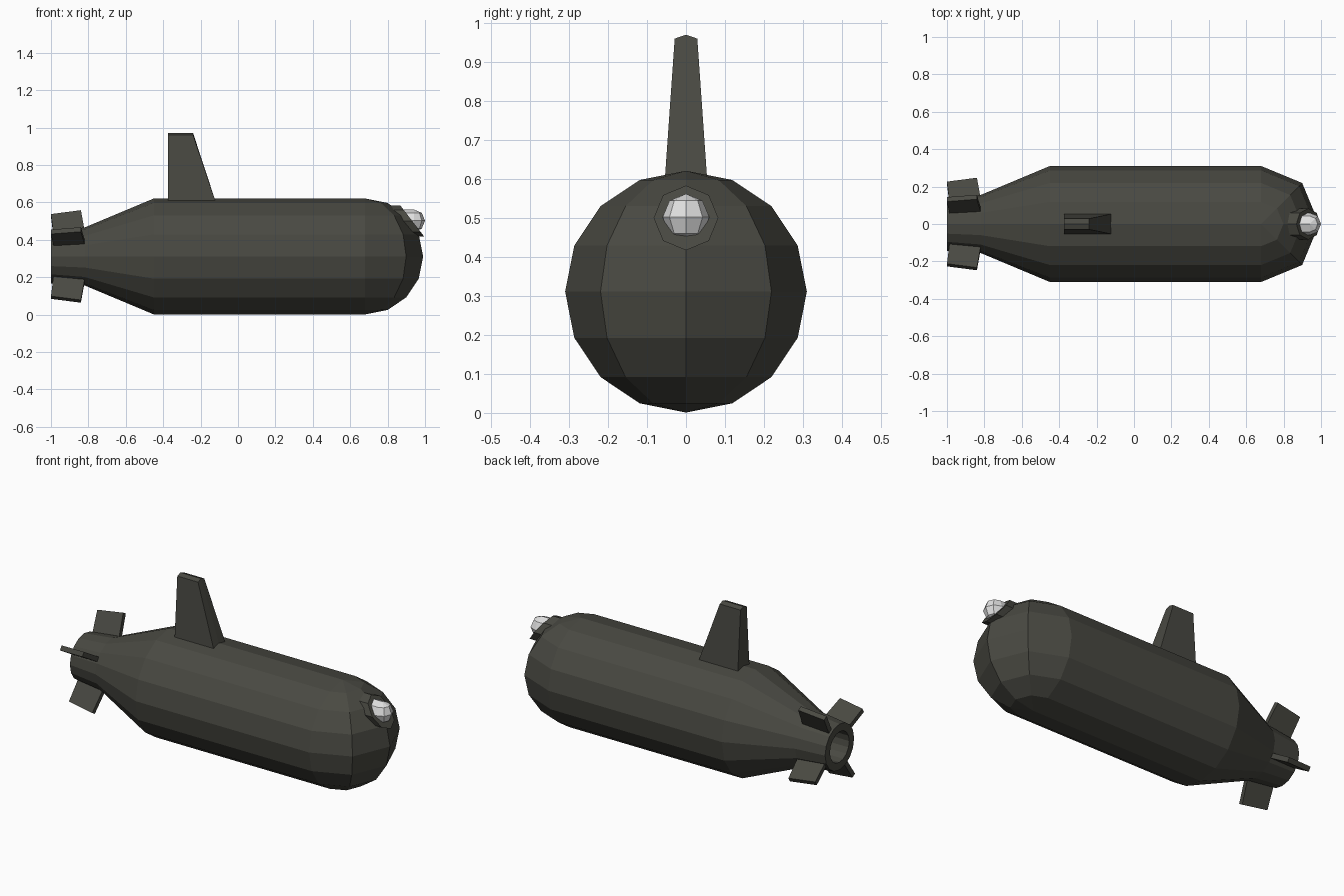
import bpy, bmesh
from math import sin, cos, pi, radians
from mathutils import Matrix, Vector

if "Cube" in bpy.data.objects:
    bpy.data.objects.remove(bpy.data.objects["Cube"])


def material(name, rgb):
    m = bpy.data.materials.new(name)
    m.diffuse_color = (*rgb, 1)
    m.use_nodes = True
    m.node_tree.nodes["Principled BSDF"].inputs["Base Color"].default_value = m.diffuse_color
    return m


DARK = material("dark olive grey", (0.066, 0.066, 0.054))
LENS = material("pale glass", (0.75, 0.75, 0.75))
AXIS_Z = 0.311


def finish(bm, name, mat):
    bmesh.ops.remove_doubles(bm, verts=bm.verts, dist=1e-5)
    bmesh.ops.recalc_face_normals(bm, faces=bm.faces)
    me = bpy.data.meshes.new(name)
    bm.to_mesh(me)
    bm.free()
    me.materials.append(mat)
    ob = bpy.data.objects.new(name, me)
    bpy.context.collection.objects.link(ob)
    return ob


def loft(bm, rings, closed):
    """Skin a list of equal-length point rings with quads."""
    vs = [[bm.verts.new(p) for p in ring] for ring in rings]
    n = len(vs[0])
    for a, b in zip(vs, vs[1:]):
        for i in range(n if closed else n - 1):
            j = (i + 1) % n
            bm.faces.new((a[i], a[j], b[j], b[i]))
    return vs


def circle(x, r, z, n):
    return [(x, r * sin(2 * pi * i / n), z + r * cos(2 * pi * i / n)) for i in range(n)]


def capsule(name, profile, z, n, mat):
    """Lathe along x, ending in a dome whose poles point up and down."""
    bm = bmesh.new()
    vs = loft(bm, [circle(x, r, z, n) for x, r in profile], True)
    bm.faces.new(vs[0])
    cx, r = profile[-1]
    dome = []
    for k in range(5):
        a = k * pi / 4
        dome.append([(cx + r * sin(t) * sin(a), r * sin(t) * cos(a), z + r * cos(t))
                     for t in (2 * pi * j / n for j in range(n // 2 + 1))])
    loft(bm, dome, False)
    bmesh.ops.dissolve_degenerate(bm, dist=1e-5, edges=bm.edges)
    return finish(bm, name, mat)


# Hull with hollow tail nozzle and domed nose
capsule("hull", [(-0.86, 0.09), (-1, 0.09), (-1, 0.135), (-0.82, 0.155),
                 (-0.45, 0.31), (0.68, 0.31)], AXIS_Z, 16, DARK)

# Sail: tapered tower with a slightly ridged top
bm = bmesh.new()


def sail_ring(z, x0, x1, w, ridge):
    return [(x0, -w, z), (x0, 0, z + ridge), (x0, w, z),
            (x1, w, z), (x1, 0, z + ridge), (x1, -w, z)]


vs = loft(bm, [sail_ring(0.56, -0.375, -0.105, 0.057, 0),
               sail_ring(0.96, -0.375, -0.24, 0.029, 0.01)], True)
bm.faces.new(vs[0])
a, b, c, d, e, f = vs[1]
bm.faces.new((a, b, e, f))
bm.faces.new((b, c, d, e))
finish(bm, "sail", DARK)

# Four tail fins in a twisted cross
for i in range(4):
    bm = bmesh.new()
    outline = [(-1, 0.256), (-0.84, 0.28), (-0.815, 0.12), (-0.985, 0.115)]
    sides = loft(bm, [[(x, r, t) for x, r in outline] for t in (-0.014, 0.014)], True)
    for s in sides:
        bm.faces.new(s)
    bm.transform(Matrix.Translation(Vector((0, 0, AXIS_Z))) @
                 Matrix.Rotation(radians(59 + 90 * i), 4, 'X'))
    finish(bm, f"tail_fin_{i + 1}", DARK)

# Lamp housing: octagonal tube with a slanted front
bm = bmesh.new()
back = circle(0.8, 0.083, 0.5, 8)
front = [(0.932 - 0.77 * (z - 0.5), y, z) for x, y, z in back]
vs = loft(bm, [back, front], True)
for s in vs:
    bm.faces.new(s)
finish(bm, "lamp_housing", DARK)

# Lamp lens
capsule("lamp_lens", [(0.85, 0.06), (0.94, 0.06)], 0.502, 8, LENS)
